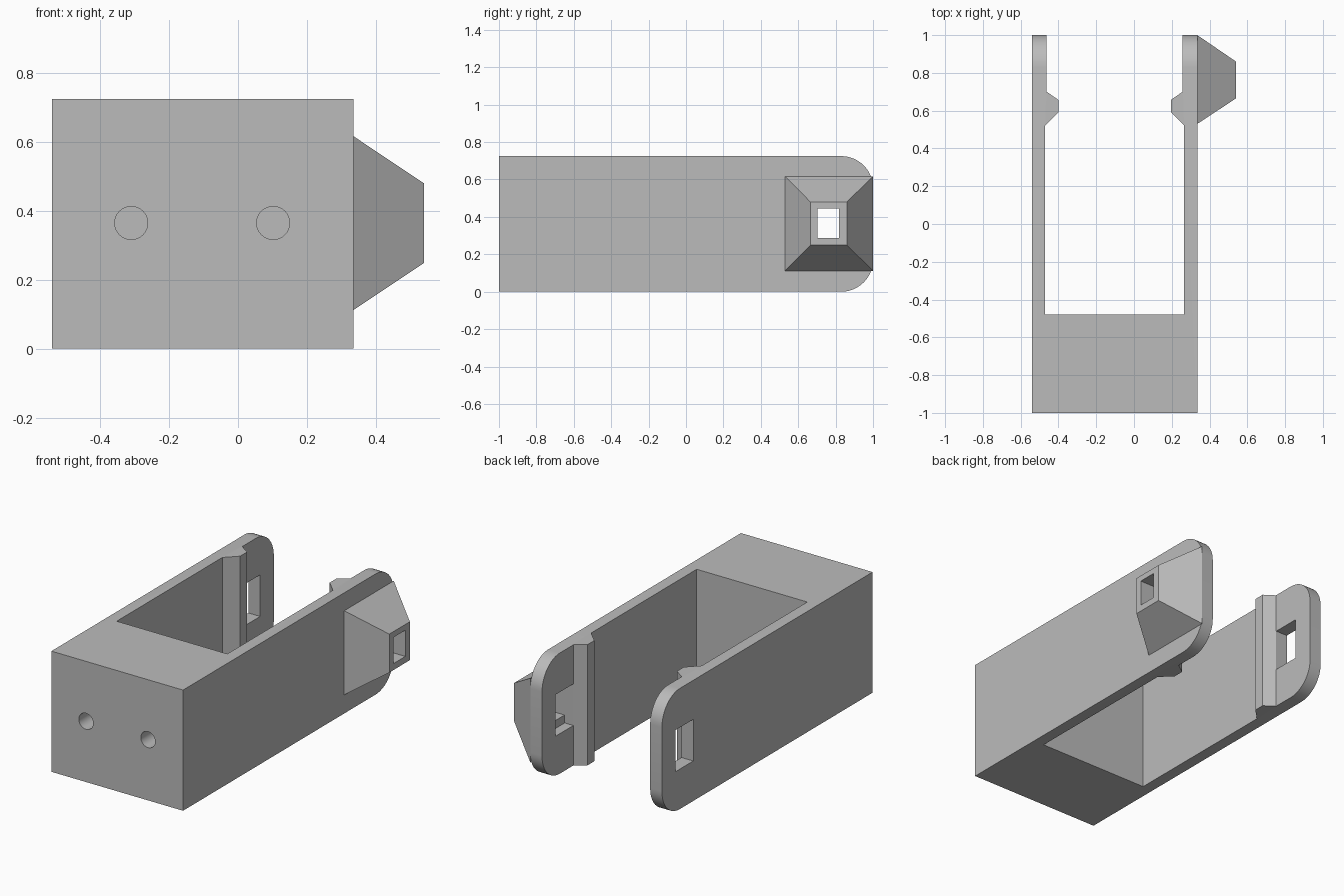
import bpy, bmesh, math
from mathutils import Matrix

cube = bpy.data.objects.get("Cube")
if cube:
    bpy.data.objects.remove(cube, do_unlink=True)

HEIGHT, MID_Z = 0.725, 0.365
LEFT, RIGHT, CENTRE = 0.335, -0.54, -0.1025

grey = bpy.data.materials.new("matte grey")
grey.use_nodes = True
colour = (0.5, 0.5, 0.5, 1)
grey.diffuse_color = colour
grey.node_tree.nodes["Principled BSDF"].inputs["Base Color"].default_value = colour


def make_object(name, bm):
    bmesh.ops.recalc_face_normals(bm, faces=bm.faces)
    mesh = bpy.data.meshes.new(name)
    bm.to_mesh(mesh)
    bm.free()
    mesh.materials.append(grey)
    obj = bpy.data.objects.new(name, mesh)
    bpy.context.collection.objects.link(obj)
    return obj


def box(name, x, y, z):
    """Box spanning the given (low, high) ranges."""
    bm = bmesh.new()
    bmesh.ops.create_cube(bm, size=1)
    for v in bm.verts:
        v.co = [r[1] if c > 0 else r[0] for c, r in zip(v.co, (x, y, z))]
    return make_object(name, bm)


def cut(target, cutter):
    cutter.hide_render = True
    mod = target.modifiers.new("cut", 'BOOLEAN')
    mod.operation, mod.solver, mod.object = 'DIFFERENCE', 'EXACT', cutter
    bpy.context.view_layer.objects.active = target
    bpy.ops.object.modifier_apply(modifier=mod.name)


def smooth(obj):
    bpy.ops.object.select_all(action='DESELECT')
    obj.select_set(True)
    bpy.context.view_layer.objects.active = obj
    bpy.ops.object.shade_smooth_by_angle(angle=math.radians(30))


# U-shaped body: half plan mirrored about its centre line, then extruded
half = [(LEFT, -1), (LEFT, 1), (0.257, 1), (0.257, 0.7), (0.195, 0.657),
        (0.195, 0.592), (0.265, 0.522), (0.265, -0.48)]
plan = half + [(2 * CENTRE - x, y) for x, y in reversed(half)]
bm = bmesh.new()
base = bm.faces.new([bm.verts.new((x, y, 0)) for x, y in plan])
extruded = bmesh.ops.extrude_face_region(bm, geom=[base])["geom"]
bmesh.ops.translate(bm, vec=(0, 0, HEIGHT),
                    verts=[g for g in extruded if isinstance(g, bmesh.types.BMVert)])

# Rounded arm ends
corners = [e for e in bm.edges
           if all(v.co.y > 0.99 for v in e.verts)
           and abs(e.verts[0].co.z - e.verts[1].co.z) < 0.01]
bmesh.ops.bevel(bm, geom=corners, offset=0.17, segments=12, profile=0.5,
                affect='EDGES')
body = make_object("bracket_body", bm)

# Tapered hood on the outside of the left arm
bm = bmesh.new()
rings = []
for x, y0, y1, z0, z1 in [(LEFT, 0.53, 1.0, 0.112, 0.617),
                          (0.54, 0.665, 0.86, 0.249, 0.48)]:
    rings.append([bm.verts.new((x, y, z))
                  for y, z in [(y0, z0), (y1, z0), (y1, z1), (y0, z1)]])
for ring in rings:
    bm.faces.new(ring)
for i in range(4):
    j = (i + 1) % 4
    bm.faces.new([rings[0][i], rings[0][j], rings[1][j], rings[1][i]])
hood = make_object("sensor_hood", bm)

# Rectangular windows: through the right arm, stepped through the left arm
slot_y, slot_z = (0.702, 0.87), (MID_Z - 0.125, MID_Z + 0.125)
cutters = [box("right_slot_cutter", (RIGHT - 0.1, -0.35), slot_y, slot_z),
           box("left_pocket_cutter", (0.15, LEFT - 0.02), slot_y, slot_z)]
tunnel = box("tunnel_cutter", (0.2, 0.7), (0.703, 0.817), (0.288, 0.445))
cutters.append(tunnel)

# Blind screw holes in the front
for x in (-0.31, 0.102):
    bm = bmesh.new()
    bmesh.ops.create_cone(bm, cap_ends=True, segments=32, radius1=0.048,
                          radius2=0.048, depth=0.6,
                          matrix=Matrix.Translation((x, -1.05, MID_Z))
                          @ Matrix.Rotation(math.pi / 2, 4, 'X'))
    cutters.append(make_object("screw_hole_cutter", bm))

for cutter in cutters:
    cut(body, cutter)
cut(hood, tunnel)
for cutter in cutters:
    bpy.data.objects.remove(cutter, do_unlink=True)

smooth(body)
smooth(hood)
